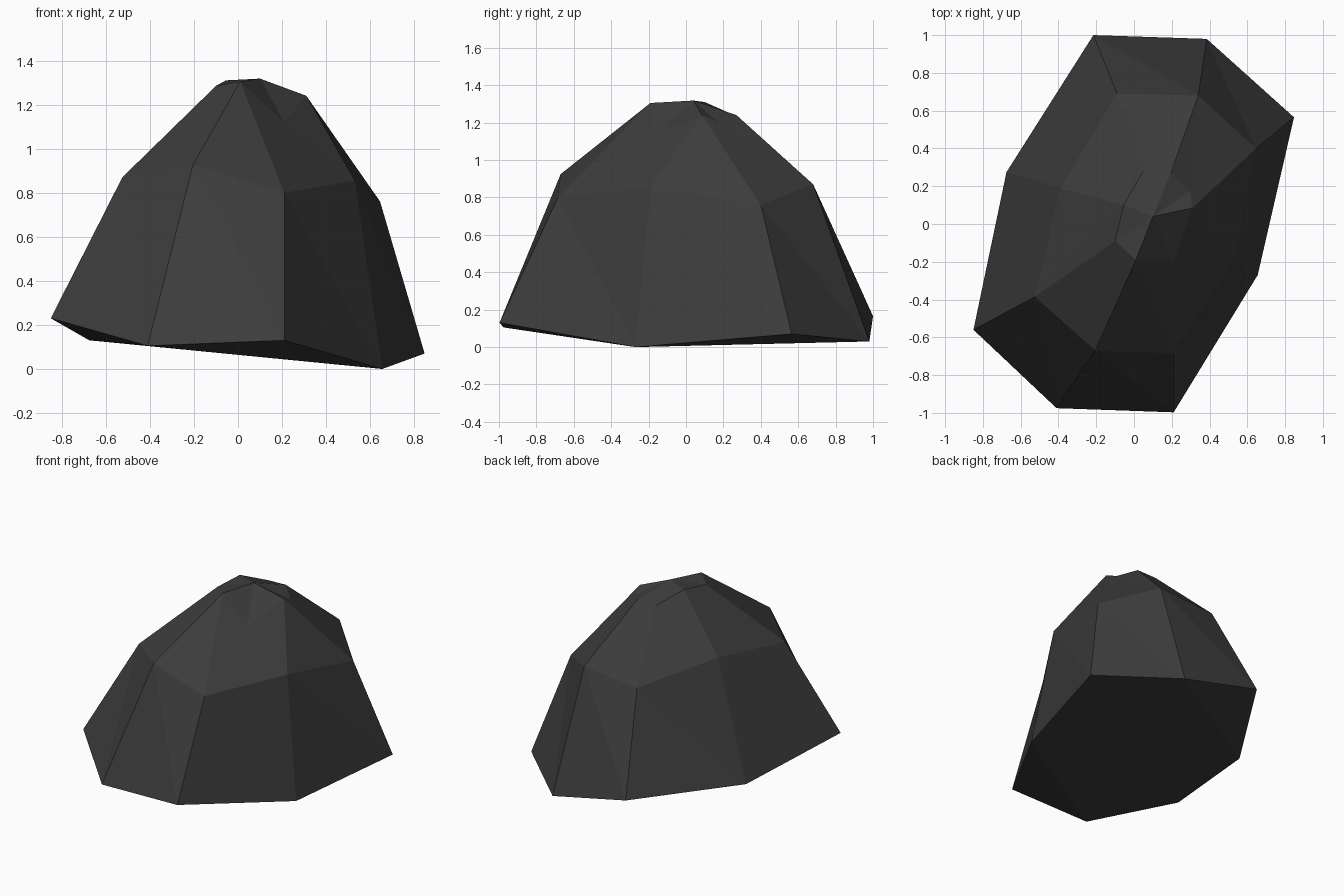
import bpy, bmesh

if "Cube" in bpy.data.objects:
    bpy.data.objects.remove(bpy.data.objects["Cube"])

# Three uneven eight-sided rings, each corner (x, y, z), running anticlockwise
base = [(-.85, -.56, .23), (-.41, -.975, .105), (.21, -.997, .13), (.655, -.27, 0),
        (.847, .565, .07), (.385, .98, .03), (-.215, 1.0, .165), (-.675, .275, .13)]
shoulder = [(-.525, -.385, .87), (-.205, -.67, .925), (.21, -.685, .80), (.53, -.19, .855),
            (.645, .40, .76), (.34, .68, .87), (-.09, .69, .83), (-.39, .19, .94)]
crown = [(-.10, -.09, 1.285), (.01, -.19, 1.305), (.21, -.20, 1.12), (.31, .085, 1.24),
         (.295, .175, 1.20), (.195, .27, 1.24), (.05, .28, 1.23), (-.055, .10, 1.31)]

bm = bmesh.new()
rings = [[bm.verts.new(p) for p in ring] for ring in (base, shoulder, crown)]

# Sloping sides, each facet folded along the same diagonal
for low, high in zip(rings, rings[1:]):
    for i in range(8):
        j = (i + 1) % 8
        bm.faces.new((low[i], low[j], high[i]))
        bm.faces.new((low[j], high[j], high[i]))

# Peak
peak = bm.verts.new((.10, .04, 1.318))
for i in range(8):
    bm.faces.new((rings[2][i], rings[2][(i + 1) % 8], peak))

# Underside: flat middle with four upturned corners
b = rings[0]
bm.faces.new((b[7], b[5], b[3], b[1]))
for i in (0, 2, 4, 6):
    bm.faces.new((b[i + 1], b[i], b[i - 1]))
bmesh.ops.recalc_face_normals(bm, faces=bm.faces)

mesh = bpy.data.meshes.new("rock")
bm.to_mesh(mesh)
bm.free()
rock = bpy.data.objects.new("rock", mesh)
bpy.context.collection.objects.link(rock)

# Dark stone colour
stone = bpy.data.materials.new("dark grey stone")
stone.diffuse_color = (.045, .045, .045, 1)
stone.use_nodes = True
stone.node_tree.nodes["Principled BSDF"].inputs["Base Color"].default_value = stone.diffuse_color
mesh.materials.append(stone)
